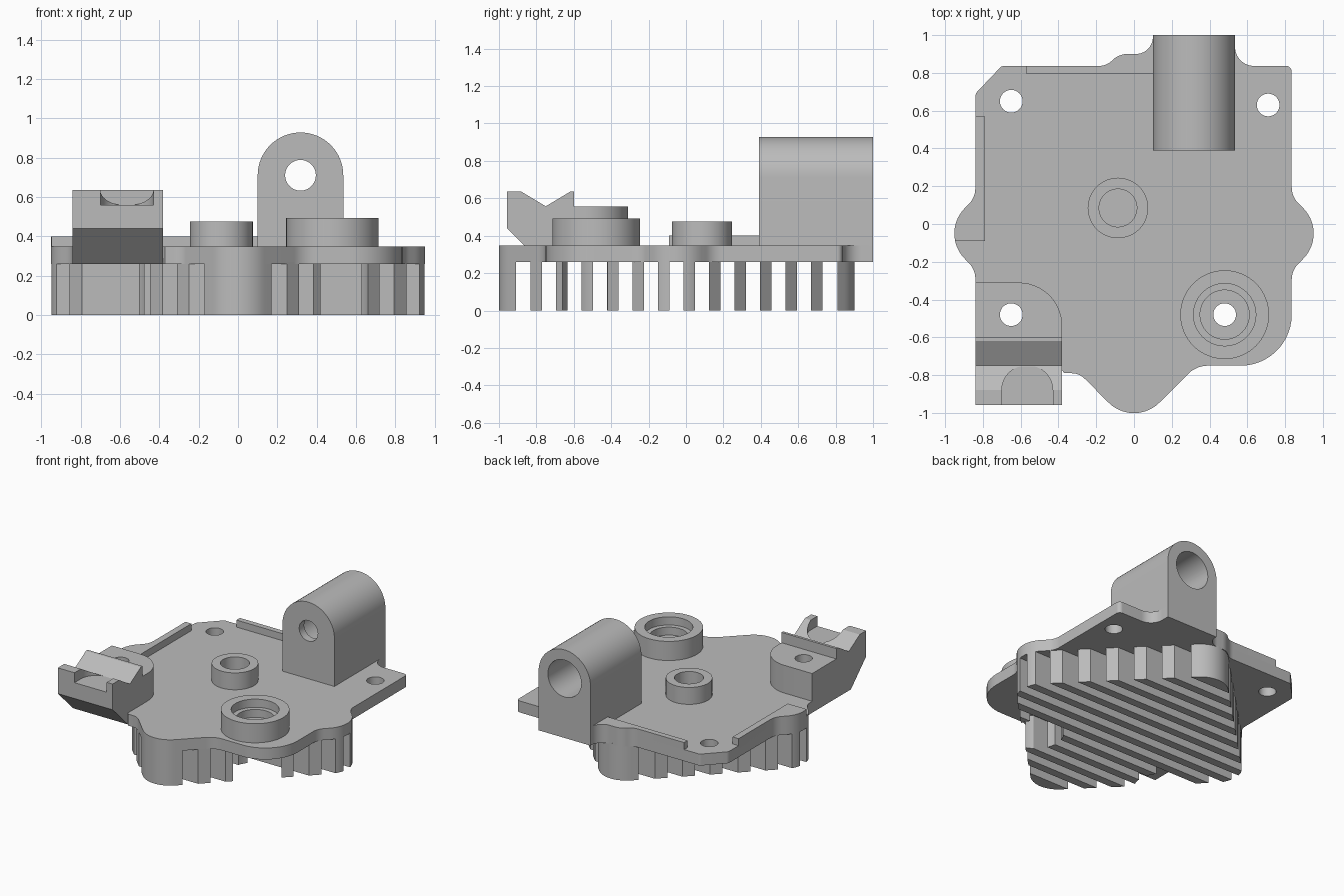
import bpy
import bmesh
from math import acos, ceil, cos, sin, pi, tan
from mathutils import Matrix, Vector

if "Cube" in bpy.data.objects:
    bpy.data.objects.remove(bpy.data.objects["Cube"])

grey = bpy.data.materials.new("cast_grey")
grey.use_nodes = True
grey.diffuse_color = (0.5, 0.5, 0.5, 1)
grey.node_tree.nodes["Principled BSDF"].inputs["Base Color"].default_value = (0.5, 0.5, 0.5, 1)
parts = []


def rounded(corners):
    """Polygon from (x, y, radius) corners, with arcs at the rounded ones."""
    out = []
    for i, (x, y, r) in enumerate(corners):
        p = Vector((x, y))
        if r == 0:
            out.append(p)
            continue
        a = (Vector(corners[i - 1][:2]) - p).normalized()
        b = (Vector(corners[(i + 1) % len(corners)][:2]) - p).normalized()
        half = acos(max(-1, min(1, a.dot(b)))) / 2
        centre = p + (a + b).normalized() * r / sin(half)
        start = p + a * r / tan(half) - centre
        sweep = pi - 2 * half
        if a.x * b.y - a.y * b.x > 0:
            sweep = -sweep
        n = max(3, ceil(abs(sweep) / 0.13))
        for k in range(n + 1):
            t = sweep * k / n
            out.append(centre + Vector((start.x * cos(t) - start.y * sin(t),
                                        start.x * sin(t) + start.y * cos(t))))
    return out


def finish(name, bm):
    bmesh.ops.recalc_face_normals(bm, faces=bm.faces)
    mesh = bpy.data.meshes.new(name)
    bm.to_mesh(mesh)
    bm.free()
    ob = bpy.data.objects.new(name, mesh)
    bpy.context.collection.objects.link(ob)
    mesh.materials.append(grey)
    return ob


def prism(name, outline, low, high, axis="z"):
    """Extrude an outline along an axis: xy along z, xz along y, yz along x."""
    place = {"z": lambda a, b, h: (a, b, h),
             "y": lambda a, b, h: (a, h, b),
             "x": lambda a, b, h: (h, a, b)}[axis]
    bm = bmesh.new()
    bottom = [bm.verts.new(place(p[0], p[1], low)) for p in outline]
    top = [bm.verts.new(place(p[0], p[1], high)) for p in outline]
    bm.faces.new(bottom)
    bm.faces.new(top)
    for i in range(len(outline)):
        bm.faces.new((bottom[i - 1], bottom[i], top[i], top[i - 1]))
    return finish(name, bm)


def box(name, x0, x1, y0, y1, z0, z1):
    return prism(name, [(x0, y0), (x1, y0), (x1, y1), (x0, y1)], z0, z1)


def rod(x, y, r, low, high, axis="z"):
    ring = [(x + r * cos(2 * pi * k / 48), y + r * sin(2 * pi * k / 48)) for k in range(48)]
    return prism("cutter", ring, low, high, axis)


def boolean(ob, tool, op="DIFFERENCE"):
    mod = ob.modifiers.new("cut", "BOOLEAN")
    mod.operation, mod.object, mod.solver = op, tool, "EXACT"
    tool.hide_render = True
    bpy.context.view_layer.objects.active = ob
    bpy.ops.object.modifier_apply(modifier=mod.name)
    bpy.data.objects.remove(tool)


def lathe(name, x, y, profile):
    """Closed (radius, z) profile revolved about a vertical line."""
    bm = bmesh.new()
    rings = [[bm.verts.new((x + r * cos(2 * pi * k / 64), y + r * sin(2 * pi * k / 64), z))
              for k in range(64)] for r, z in profile]
    for j in range(len(rings)):
        a, b = rings[j - 1], rings[j]
        for k in range(64):
            bm.faces.new((a[k - 1], a[k], b[k], b[k - 1]))
    parts.append(finish(name, bm))


BASE, TOP, LIP = 0.26, 0.347, 0.40
SCREWS = [(-0.65, -0.48), (0.48, -0.48), (0.71, 0.63), (-0.65, 0.65)]

# Base plate: square with a lobe on each side
outline = rounded([
    (0, -1.08, 0.19), (0.33, -0.75, 0.15), (0.835, -0.75, 0.27),
    (0.835, -0.245, 0.12), (1.03, -0.05, 0.19), (0.835, 0.145, 0.12),
    (0.835, 0.837, 0.03), (0.535, 0.837, 0.1), (0.535, 1, 0), (0.1, 1, 0),
    (0.1, 0.9, 0.09), (-0.08, 0.9, 0.11), (-0.145, 0.837, 0.1),
    (-0.7, 0.837, 0.03), (-0.84, 0.69, 0.04), (-0.84, 0.14, 0.12),
    (-1.03, -0.05, 0.19), (-0.84, -0.24, 0.12), (-0.84, -0.775, 0),
    (-0.38, -0.775, 0), (-0.37, -0.79, 0), (-0.29, -0.79, 0.1)])
plate = prism("base_plate", outline, BASE, TOP)
for x, y in SCREWS:
    boolean(plate, rod(x, y, 0.06, 0.1, 0.8))
parts.append(plate)

# Raised lips along the left and back edges
for name, area in (("side_lip", (-1.1, -0.79, -0.09, 0.57)),
                   ("back_lip", (-0.57, 0.1, 0.795, 1.1))):
    lip = prism(name, outline, TOP - 0.02, LIP)
    boolean(lip, box("cutter", *area, 0.2, 0.6), "INTERSECT")
    parts.append(lip)

# Cooling fins: slices of a rounded diamond, cleared around two screws
diamond = rounded([(0, -1.08, 0.19), (1.03, -0.05, 0.19), (0, 0.98, 0.19), (-1.03, -0.05, 0.19)])
slices = [(-1.1, -0.91)] + [(-0.832 + 0.1364 * k, -0.77 + 0.1364 * k) for k in range(12)] + [(0.81, 1.1)]
for i, (y0, y1) in enumerate(slices):
    fin = prism(f"fin_{i + 1}", diamond, 0, BASE + 0.01)
    boolean(fin, box("cutter", -1.2, 1.2, y0, y1, -0.1, 0.5), "INTERSECT")
    for x, y in SCREWS[:2]:
        if y0 < y + 0.19 and y1 > y - 0.19:
            boolean(fin, rod(x, y, 0.19, -0.1, BASE))
            boolean(fin, rod(x, y, 0.19, 0.2, 0.5))
    parts.append(fin)

# Round bosses
lathe("centre_boss", -0.085, 0.085,
      [(0.16, TOP - 0.01), (0.16, 0.475), (0.1, 0.475), (0.1, TOP - 0.01)])
lathe("stepped_boss", 0.48, -0.48,
      [(0.235, TOP - 0.01), (0.235, 0.492), (0.165, 0.492), (0.165, 0.43),
       (0.13, 0.43), (0.13, 0.37), (0.06, 0.37), (0.06, TOP - 0.01)])

# Arched lug with a counterbored hole
arch = [(0.535, BASE)] + [(0.3175 + 0.2175 * cos(pi * k / 32), 0.71 + 0.2175 * sin(pi * k / 32))
                          for k in range(33)] + [(0.1, BASE)]
lug = prism("arched_lug", arch, 0.39, 1.0, "y")
boolean(lug, rod(0.3175, 0.71, 0.078, 0.3, 1.1, "y"))
boolean(lug, rod(0.3175, 0.71, 0.14, 0.45, 1.1, "y"))
parts.append(lug)

# Clamp seat: screw pad behind a V-shaped cradle
pad = prism("clamp_pad", rounded([(-0.84, -0.61, 0), (-0.38, -0.61, 0),
                                  (-0.38, -0.31, 0.23), (-0.84, -0.31, 0)]), TOP - 0.01, 0.557)
boolean(pad, rod(-0.65, -0.48, 0.06, 0.1, 0.8))
parts.append(pad)
cradle = prism("clamp_cradle", [(-0.775, BASE), (-0.6, BASE), (-0.6, 0.635), (-0.62, 0.635),
                                (-0.75, 0.557), (-0.88, 0.635), (-0.957, 0.635), (-0.957, 0.44)],
               -0.84, -0.38, "x")
notch = rounded([(-0.7, -1.1, 0), (-0.43, -1.1, 0), (-0.43, -0.75, 0.13), (-0.7, -0.75, 0.13)])
boolean(cradle, prism("cutter", notch, 0.56, 0.8))
parts.append(cradle)

# Smooth curved walls, keep edges sharp
bpy.ops.object.select_all(action="DESELECT")
for ob in parts:
    ob.select_set(True)
bpy.context.view_layer.objects.active = parts[0]
bpy.ops.object.shade_smooth_by_angle(angle=0.5)
